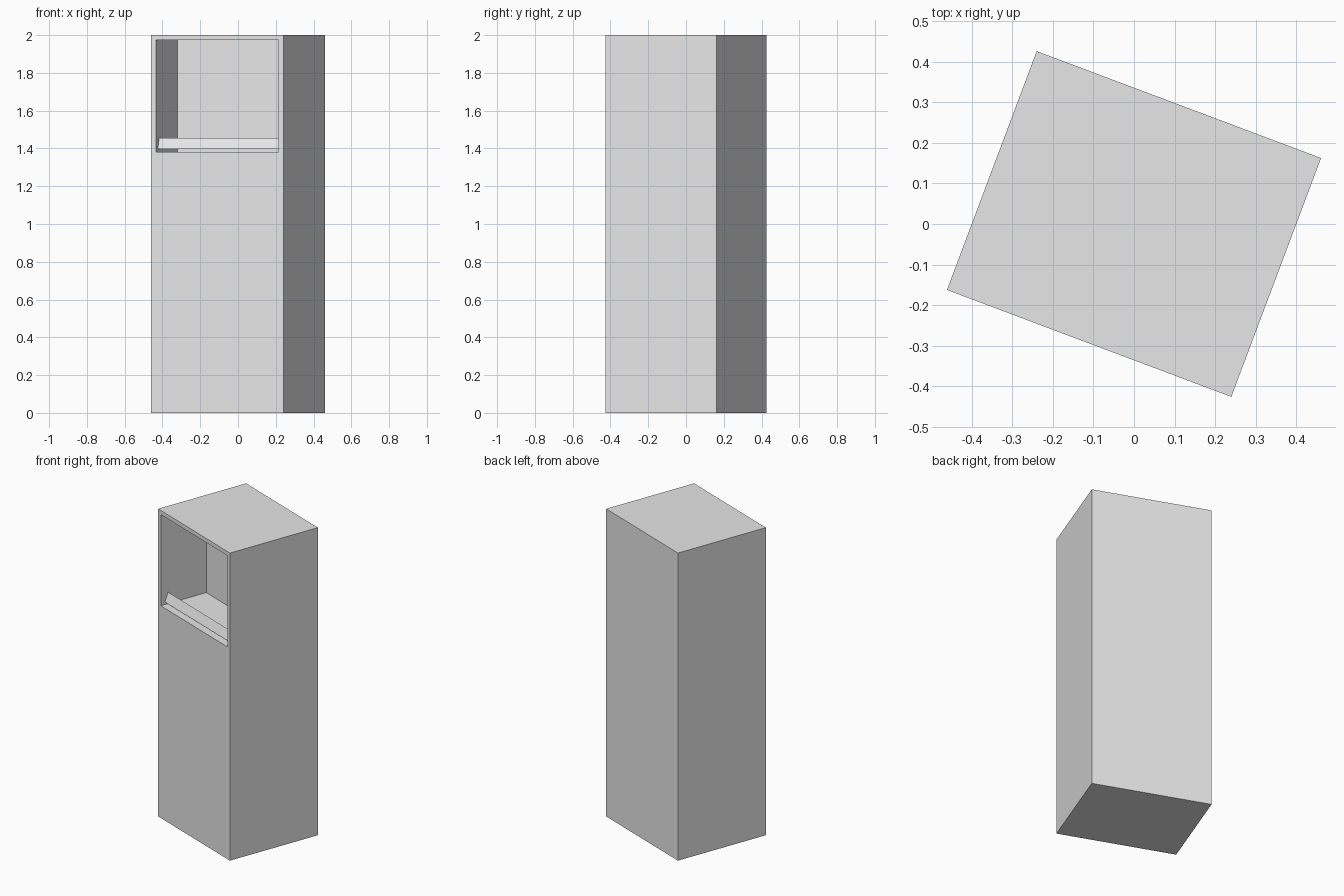
import bpy
import bmesh
import math
from mathutils import Vector, Matrix

default = bpy.data.objects.get("Cube")
if default:
    bpy.data.objects.remove(default, do_unlink=True)

WIDTH, DEPTH, HEIGHT = 0.748, 0.628, 2.0
TURN = math.radians(-20.6)
RIM = 0.027            # frame around the opening
SILL = 1.38            # height of the recess floor
RECESS = 0.325         # depth of the recess
FRONT = -DEPTH / 2

grey = bpy.data.materials.new("light_grey")
grey.use_nodes = True
grey.diffuse_color = (0.8, 0.8, 0.8, 1)
grey.node_tree.nodes["Principled BSDF"].inputs["Base Color"].default_value = (0.8, 0.8, 0.8, 1)


def finish(bm, name):
    mesh = bpy.data.meshes.new(name)
    bm.to_mesh(mesh)
    bm.free()
    mesh.materials.append(grey)
    obj = bpy.data.objects.new(name, mesh)
    obj.rotation_euler.z = TURN
    bpy.context.collection.objects.link(obj)
    return obj


# Cabinet: a tall box with a recess pushed into the upper front
bm = bmesh.new()
size = Matrix.Diagonal((WIDTH, DEPTH, HEIGHT, 1))
bmesh.ops.create_cube(bm, size=1, matrix=Matrix.Translation((0, 0, HEIGHT / 2)) @ size)
opening = min(bm.faces, key=lambda f: f.calc_center_median().y)
bmesh.ops.inset_individual(bm, faces=[opening], thickness=RIM, use_even_offset=True)
for v in opening.verts:
    if v.co.z < HEIGHT / 2:
        v.co.z = SILL
back = bmesh.ops.extrude_discrete_faces(bm, faces=[opening])["faces"][0]
bmesh.ops.translate(bm, verts=back.verts, vec=Vector((0, RECESS, 0)))
bmesh.ops.recalc_face_normals(bm, faces=bm.faces)
finish(bm, "cabinet")

# Lip: a thin strip leaning back just above the recess floor
bm = bmesh.new()
half = WIDTH / 2 - RIM
low, high = (FRONT + 0.03, 1.396), (FRONT + 0.052, 1.455)
corners = [(-half, *low), (half, *low), (half, *high), (-half, *high)]
bm.faces.new([bm.verts.new(c) for c in corners])
finish(bm, "recess_lip")
